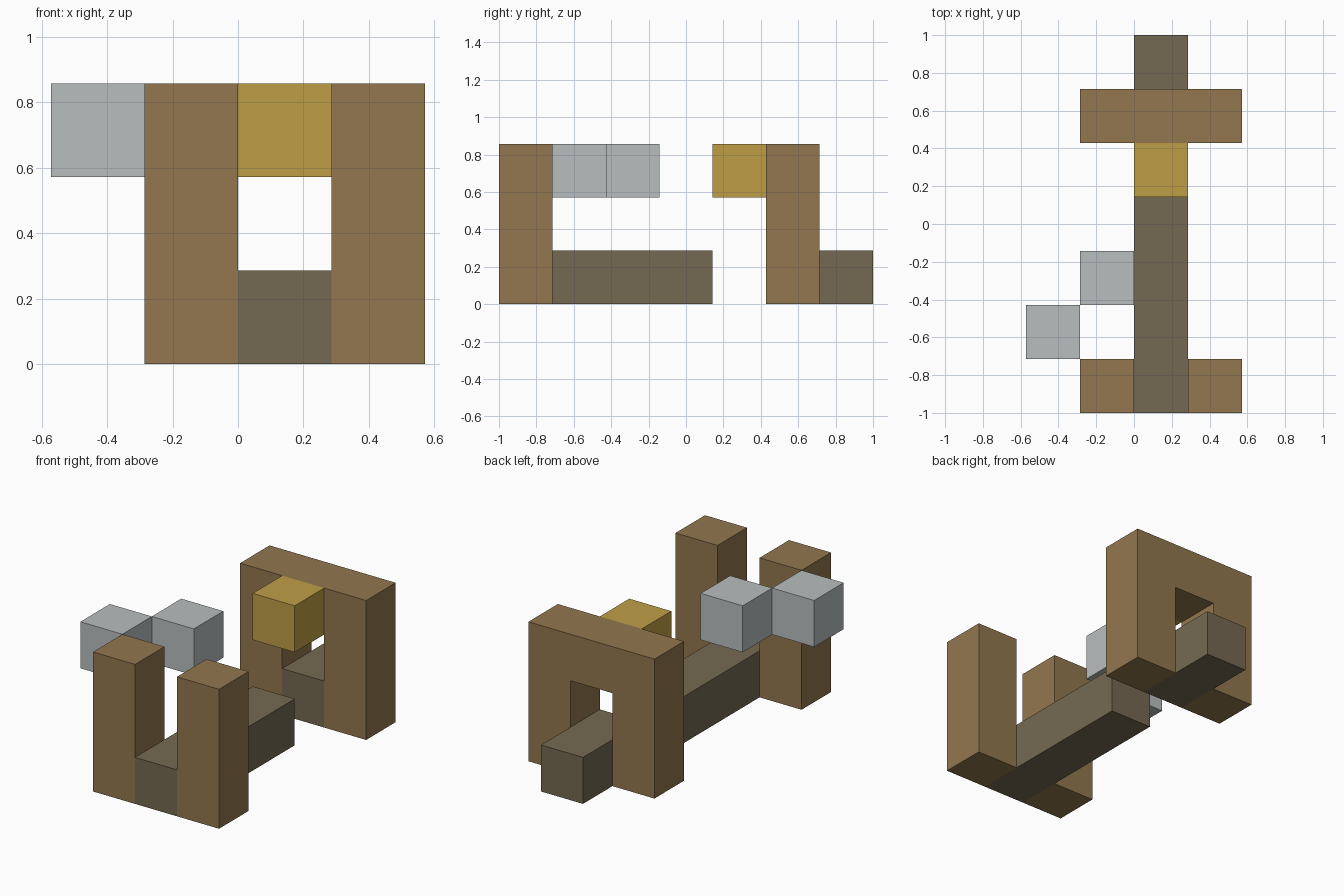
import bpy
import bmesh

if "Cube" in bpy.data.objects:
    bpy.data.objects.remove(bpy.data.objects["Cube"], do_unlink=True)

U = 2 / 7  # edge of one block


def material(name, rgb):
    linear = [((c / 255 + 0.055) / 1.055) ** 2.4 for c in rgb] + [1.0]
    mat = bpy.data.materials.new(name)
    mat.use_nodes = True
    mat.diffuse_color = linear
    bsdf = mat.node_tree.nodes["Principled BSDF"]
    bsdf.inputs["Base Color"].default_value = linear
    bsdf.inputs["Roughness"].default_value = 0.8
    return mat


def prism(name, outline, y0, y1, mat):
    """Extrude an x-z outline, measured in blocks, along y."""
    bm = bmesh.new()
    face = bm.faces.new([bm.verts.new((x * U, y0 * U, z * U)) for x, z in outline])
    new = bmesh.ops.extrude_face_region(bm, geom=[face])["geom"]
    verts = [v for v in new if isinstance(v, bmesh.types.BMVert)]
    bmesh.ops.translate(bm, verts=verts, vec=(0, (y1 - y0) * U, 0))
    bmesh.ops.recalc_face_normals(bm, faces=bm.faces)
    mesh = bpy.data.meshes.new(name)
    bm.to_mesh(mesh)
    bm.free()
    mesh.materials.append(mat)
    obj = bpy.data.objects.new(name, mesh)
    bpy.context.collection.objects.link(obj)
    return obj


def block(name, x, y0, y1, z0, z1, mat):
    return prism(name, [(x, z0), (x + 1, z0), (x + 1, z1), (x, z1)], y0, y1, mat)


wood = material("brown wood", (146, 119, 78))
dark = material("dark wood", (117, 105, 82))
gold = material("gold", (191, 158, 70))
silver = material("pale grey", (185, 190, 191))

# Low beam, broken by a gap in front of the arch
block("front_beam", 0, -3.5, 0.5, 0, 1, dark)
block("rear_beam", 0, 1.5, 3.5, 0, 1, dark)

# Pair of front posts
for side, x in (("right", -1), ("left", 1)):
    block(f"front_post_{side}", x, -3.5, -2.5, 0, 3, wood)

# Rear arch straddling the beam
arch = [(-1, 0), (0, 0), (0, 2), (1, 2), (1, 0), (2, 0), (2, 3), (-1, 3)]
prism("rear_arch", arch, 1.5, 2.5, wood)

# Gold block on the front of the arch lintel
block("gold_block", 0, 0.5, 1.5, 2, 3, gold)

# Two raised grey blocks stepping diagonally
block("grey_block_inner", -1, -1.5, -0.5, 2, 3, silver)
block("grey_block_outer", -2, -2.5, -1.5, 2, 3, silver)
